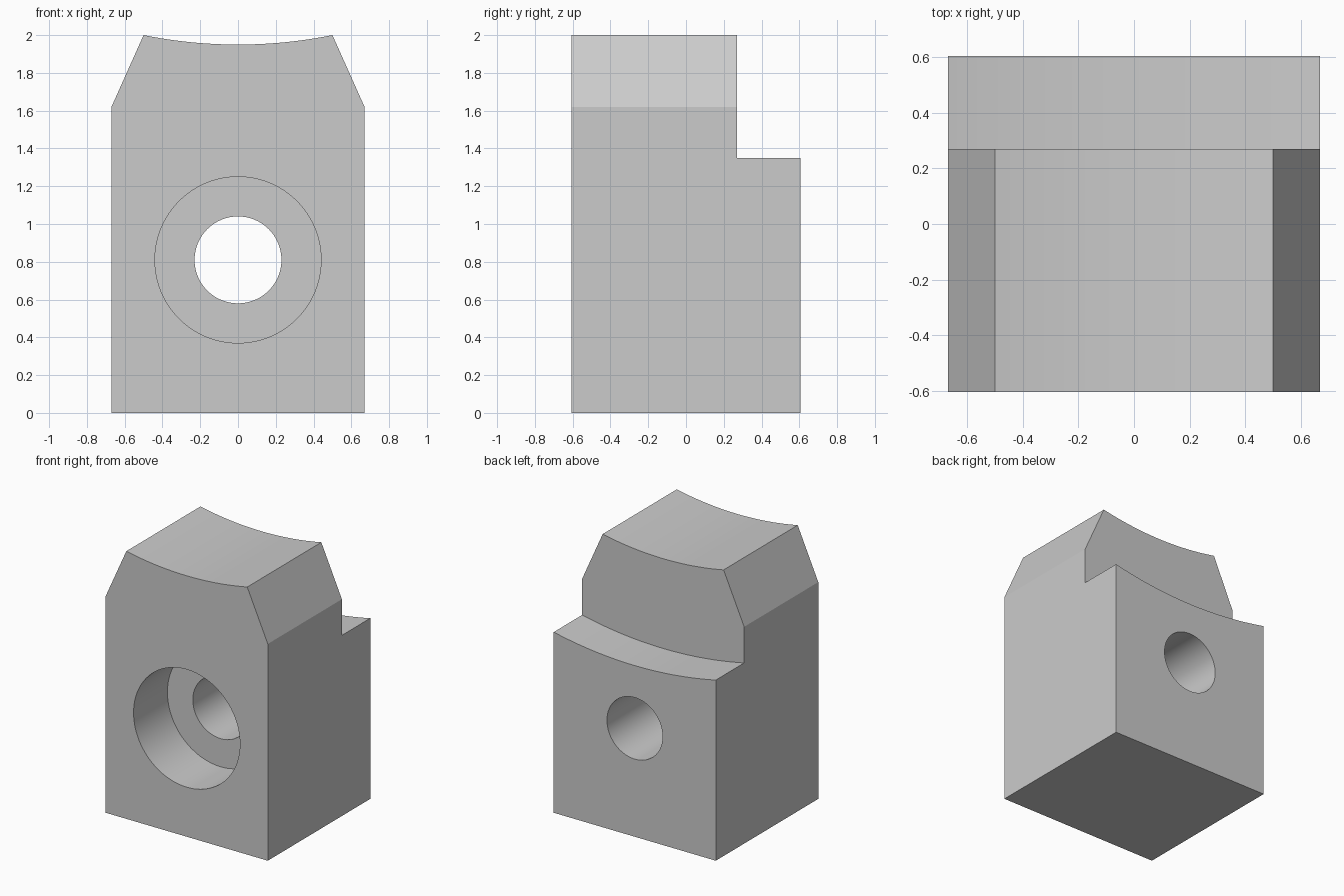
import bpy
import bmesh
import math
from mathutils import Matrix

if "Cube" in bpy.data.objects:
    bpy.data.objects.remove(bpy.data.objects["Cube"], do_unlink=True)

HALF_W, HALF_D, HEIGHT = 0.67, 0.605, 2.0
ARC_Z = 4.475          # shared centre of both concave arcs
TOP_R, STEP_R = 2.525, 3.196
STEP_Y, HOLE_Z = 0.27, 0.81


def arc(radius, half_width, steps=32):
    """Concave arc in the xz plane, from -x to +x."""
    a = math.asin(half_width / radius)
    angles = [a * (2 * i / steps - 1) for i in range(steps + 1)]
    return [(radius * math.sin(t), ARC_Z - radius * math.cos(t)) for t in angles]


def finish(name, bm):
    bmesh.ops.recalc_face_normals(bm, faces=bm.faces)
    mesh = bpy.data.meshes.new(name)
    bm.to_mesh(mesh)
    bm.free()
    obj = bpy.data.objects.new(name, mesh)
    bpy.context.collection.objects.link(obj)
    return obj


def prism(name, profile, y0, y1):
    """Extrude an xz profile along y."""
    bm = bmesh.new()
    face = bm.faces.new([bm.verts.new((x, y0, z)) for x, z in profile])
    new = bmesh.ops.extrude_face_region(bm, geom=[face])["geom"]
    verts = [v for v in new if isinstance(v, bmesh.types.BMVert)]
    bmesh.ops.translate(bm, verts=verts, vec=(0, y1 - y0, 0))
    return finish(name, bm)


def bore(name, radius, y0, y1):
    """Cylinder along y at the hole height."""
    bm = bmesh.new()
    place = Matrix.Translation((0, (y0 + y1) / 2, HOLE_Z)) @ Matrix.Rotation(math.pi / 2, 4, "X")
    bmesh.ops.create_cone(bm, cap_ends=True, segments=96, radius1=radius,
                          radius2=radius, depth=y1 - y0, matrix=place)
    return finish(name, bm)


# Main block with chamfered shoulders and a concave top
outline = [(-HALF_W, 0), (-HALF_W, 1.62)] + arc(TOP_R, 0.5) + [(HALF_W, 1.62), (HALF_W, 0)]
block = prism("clamp_block", outline, -HALF_D, HALF_D)

# Rear step, counterbore and through hole
cutters = [
    prism("step_cutter", [(-0.8, 2.2)] + arc(STEP_R, 0.8) + [(0.8, 2.2)], STEP_Y, 0.8),
    bore("counterbore_cutter", 0.44, -0.8, -HALF_D + 0.4),
    bore("through_hole_cutter", 0.23, -0.9, 0.9),
]
bpy.ops.object.select_all(action="DESELECT")
bpy.context.view_layer.objects.active = block
block.select_set(True)
for cutter in cutters:
    cutter.hide_render = True
    mod = block.modifiers.new(cutter.name, "BOOLEAN")
    mod.operation = "DIFFERENCE"
    mod.solver = "EXACT"
    mod.object = cutter
    bpy.ops.object.modifier_apply(modifier=mod.name)
    bpy.data.objects.remove(cutter, do_unlink=True)

# Plain grey finish
grey = bpy.data.materials.new("plain_grey")
grey.use_nodes = True
colour = (0.6, 0.6, 0.6, 1)
grey.diffuse_color = colour
grey.node_tree.nodes["Principled BSDF"].inputs["Base Color"].default_value = colour
block.data.materials.clear()
block.data.materials.append(grey)
bpy.ops.object.shade_smooth_by_angle(angle=math.radians(20))
